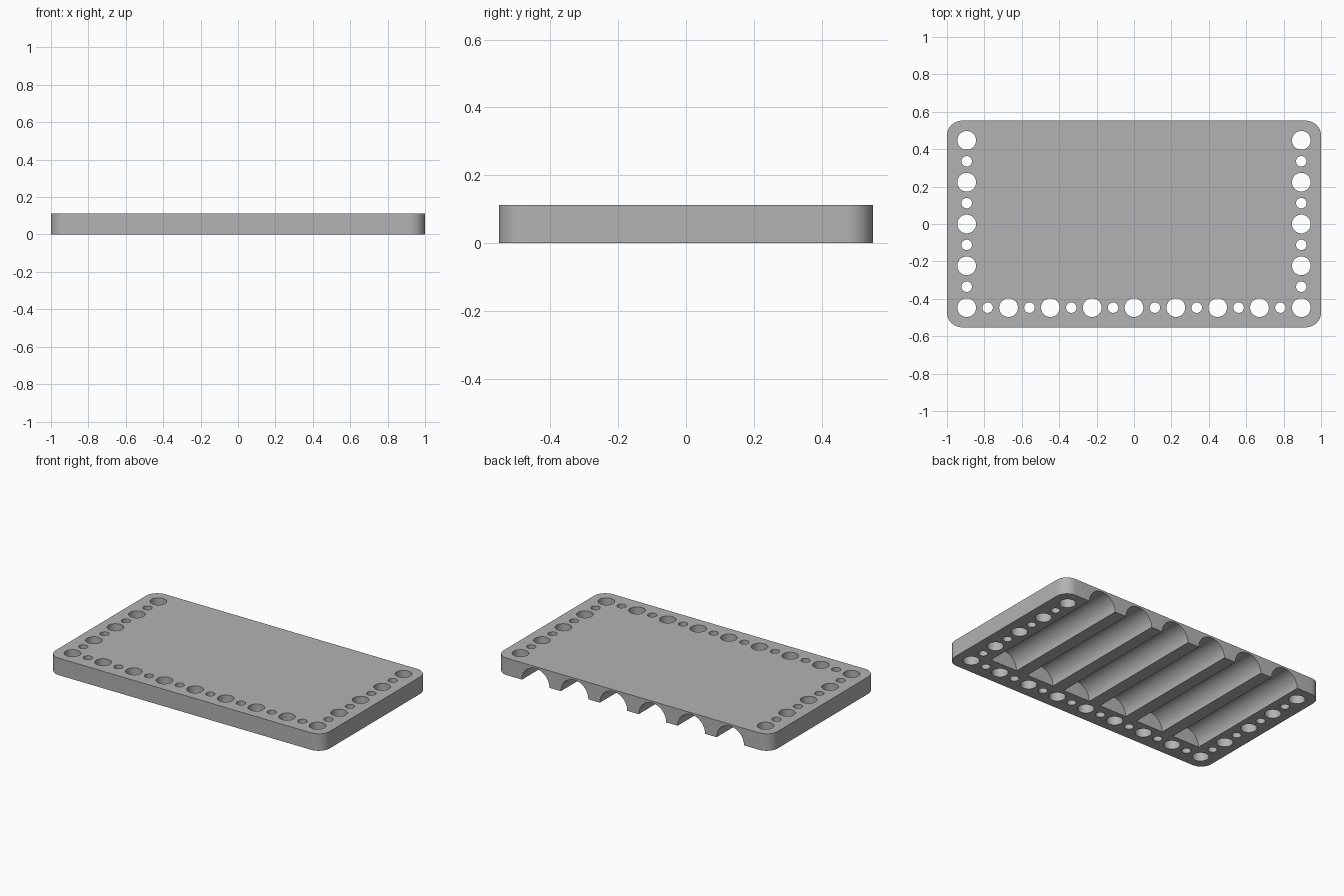
import bpy
import bmesh
from math import cos, sin, pi, radians
from mathutils import Matrix

HALF_X, HALF_Y, HEIGHT = 1.0, 0.5525, 0.112
CORNER = 0.08
PITCH = 0.1118            # spacing between neighbouring holes
EDGE_X, EDGE_Y = 8 * PITCH, 4 * PITCH

if "Cube" in bpy.data.objects:
    bpy.data.objects.remove(bpy.data.objects["Cube"])

grey = bpy.data.materials.new("plain grey")
grey.use_nodes = True
colour = (0.45, 0.45, 0.45, 1)
grey.diffuse_color = colour
grey.node_tree.nodes["Principled BSDF"].inputs["Base Color"].default_value = colour


def make_object(name, bm):
    bmesh.ops.recalc_face_normals(bm, faces=bm.faces)
    mesh = bpy.data.meshes.new(name)
    bm.to_mesh(mesh)
    bm.free()
    mesh.materials.append(grey)
    obj = bpy.data.objects.new(name, mesh)
    bpy.context.collection.objects.link(obj)
    return obj


def add_cylinder(bm, radius, length, matrix, sides):
    bmesh.ops.create_cone(bm, cap_ends=True, segments=sides, radius1=radius,
                          radius2=radius, depth=length, matrix=matrix)


# Rounded rectangular plate
bm = bmesh.new()
outline = []
for quarter, (sx, sy) in enumerate([(1, 1), (-1, 1), (-1, -1), (1, -1)]):
    for step in range(13):
        a = (quarter + step / 12) * pi / 2
        outline.append(bm.verts.new((sx * (HALF_X - CORNER) + CORNER * cos(a),
                                     sy * (HALF_Y - CORNER) + CORNER * sin(a), 0)))
base = bm.faces.new(outline)
top = bmesh.ops.extrude_face_region(bm, geom=[base])["geom"]
bmesh.ops.translate(bm, vec=(0, 0, HEIGHT),
                    verts=[g for g in top if isinstance(g, bmesh.types.BMVert)])
plate = make_object("holder_plate", bm)

# Alternating large and small holes along the front and both sides
spots = [(i * PITCH, -EDGE_Y, i) for i in range(-8, 9)]
spots += [(side * EDGE_X, j * PITCH, j) for side in (-1, 1) for j in range(-3, 5)]
bm = bmesh.new()
for x, y, index in spots:
    radius = 0.028 if index % 2 else 0.05
    add_cylinder(bm, radius, 0.4, Matrix.Translation((x, y, HEIGHT / 2)), 40)
hole_cutter = make_object("hole_cutter", bm)

# Six half-round channels underneath, open at the back
FRONT_END, BACK_END = -0.365, 0.7
bm = bmesh.new()
for i in range(6):
    place = Matrix.Translation(((i - 2.5) * 0.284, (FRONT_END + BACK_END) / 2, 0))
    add_cylinder(bm, 0.1, BACK_END - FRONT_END,
                 place @ Matrix.Rotation(radians(90), 4, "X"), 64)
channel_cutter = make_object("channel_cutter", bm)

# Cut the plate, then drop the cutters
bpy.ops.object.select_all(action="DESELECT")
bpy.context.view_layer.objects.active = plate
plate.select_set(True)
for cutter in (hole_cutter, channel_cutter):
    cutter.hide_render = True
    cut = plate.modifiers.new(cutter.name, "BOOLEAN")
    cut.operation = "DIFFERENCE"
    cut.solver = "EXACT"
    cut.object = cutter
    bpy.ops.object.modifier_apply(modifier=cut.name)
    bpy.data.objects.remove(cutter)

bpy.ops.object.shade_smooth_by_angle(angle=radians(30))
